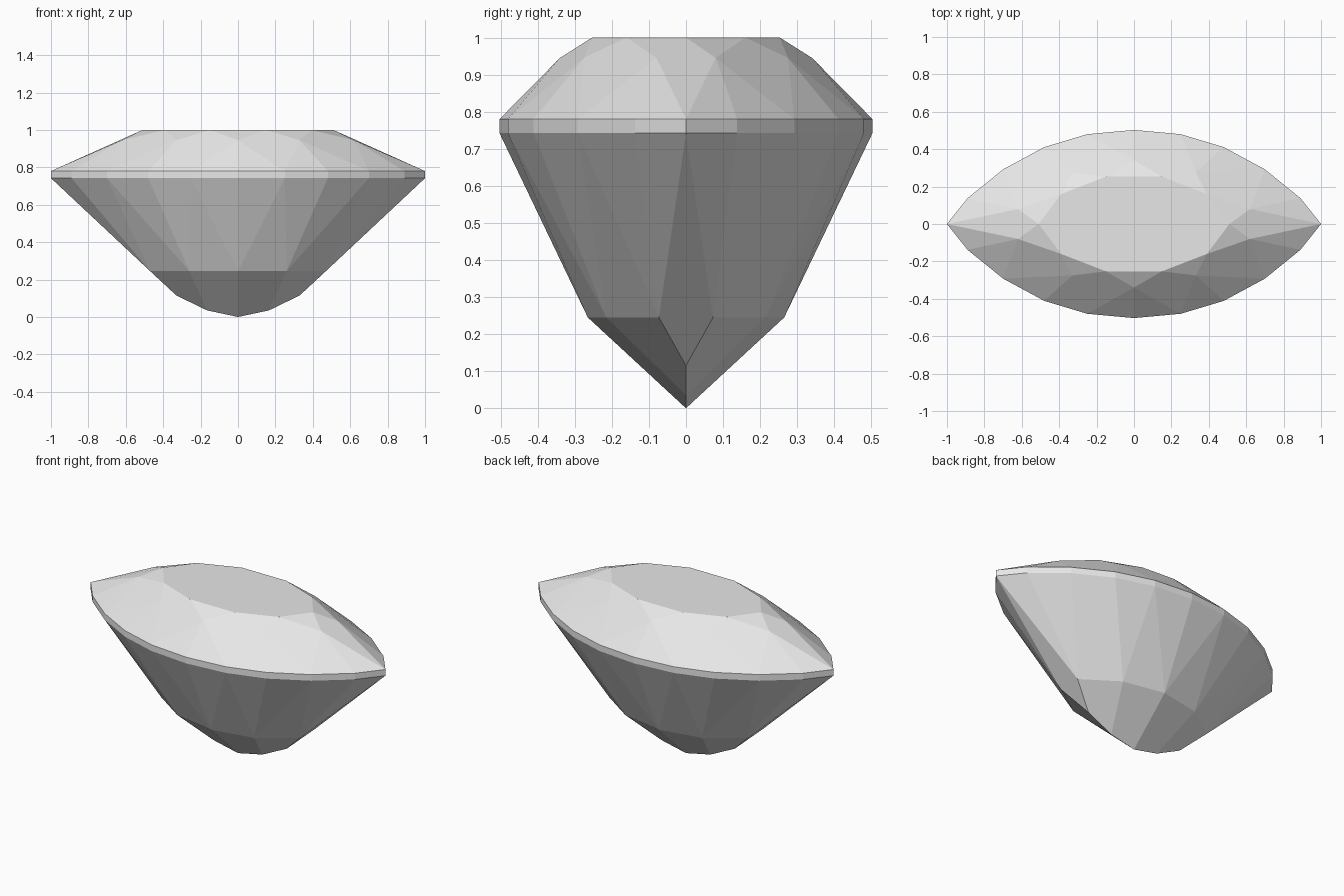
import bpy, bmesh
from math import atan2, tau
from mathutils import Vector

if "Cube" in bpy.data.objects:
    bpy.data.objects.remove(bpy.data.objects["Cube"])

# Stone material
stone = bpy.data.materials.new("pale grey stone")
stone.use_nodes = True
colour = (0.8, 0.8, 0.8, 1)
stone.diffuse_color = colour
stone.node_tree.nodes["Principled BSDF"].inputs["Base Color"].default_value = colour

bm = bmesh.new()
inside = Vector((0, 0, 0.6))


def ring(quarter, z):
    """Mirror a quarter outline in x and y and return it in order round the stone."""
    points = {(sx * x, sy * y) for x, y in quarter for sx in (1, -1) for sy in (1, -1)}
    ordered = sorted(points, key=lambda p: atan2(p[1], p[0]) % tau)
    return [bm.verts.new((x, y, z)) for x, y in ordered]


def facet(*verts):
    """Add a facet that faces outwards."""
    face = bm.faces.new(verts)
    face.normal_update()
    if face.normal.dot(face.calc_center_median() - inside) < 0:
        face.normal_flip()


# Rings of corners from the table down to the keel
outline = [(1, 0), (0.89, 0.138), (0.7, 0.292), (0.48, 0.411), (0.25, 0.48), (0, 0.503)]
table = ring([(0.51, 0), (0.39, 0.16), (0.15, 0.253)], 1)
crown = ring([(0.62, 0.08), (0.33, 0.275), (0, 0.34)], 0.945)
girdle_top = ring(outline, 0.78)
girdle_low = ring(outline, 0.742)
pavilion = ring([(0.47, 0.073), (0.26, 0.215), (0, 0.265)], 0.245)
keel = [bm.verts.new((x, 0, z)) for x, z in
        [(0.33, 0.115), (0.165, 0.035), (0, 0), (-0.165, 0.035), (-0.33, 0.115)]]
sides = len(table)

# Table
facet(*table)

for k in range(sides):
    a, b, c = 2 * k, 2 * k + 1, (2 * k + 2) % len(girdle_top)
    # Crown: star, kite and paired girdle facets
    facet(table[k], crown[k], table[(k + 1) % sides])
    facet(table[k], crown[k - 1], girdle_top[a], crown[k])
    for i, j in ((a, b), (b, c)):
        facet(crown[k], girdle_top[i], girdle_top[j])
        facet(girdle_top[i], girdle_low[i], girdle_low[j], girdle_top[j])
        facet(girdle_low[i], pavilion[k], girdle_low[j])
    # Pavilion mains
    facet(girdle_low[a], pavilion[k - 1], pavilion[k])

# Facets closing on the keel, along both flanks and at both tips
last = len(keel) - 1
for i in range(last):
    facet(pavilion[i], pavilion[i + 1], keel[i + 1], keel[i])
    facet(pavilion[sides - 1 - i], pavilion[sides - 2 - i], keel[i + 1], keel[i])
facet(pavilion[0], pavilion[-1], keel[0])
facet(pavilion[last], pavilion[last + 1], keel[last])

mesh = bpy.data.meshes.new("gemstone")
bm.to_mesh(mesh)
bm.free()
mesh.materials.append(stone)
gem = bpy.data.objects.new("gemstone", mesh)
bpy.context.collection.objects.link(gem)
